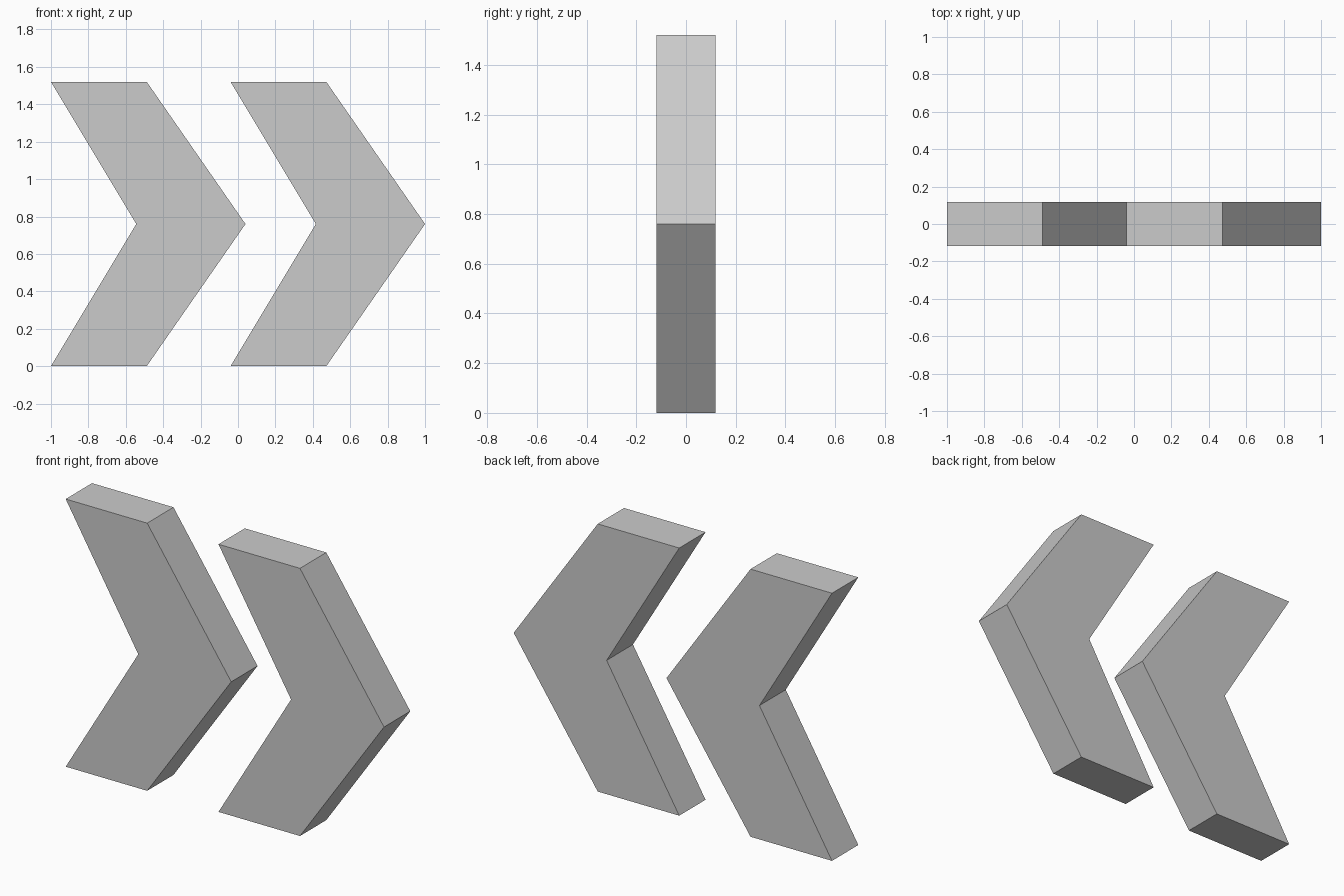
import bpy
import bmesh

if "Cube" in bpy.data.objects:
    bpy.data.objects.remove(bpy.data.objects["Cube"])

HALF_DEPTH = 0.118
HEIGHT = 1.52
SPACING = 0.96

# Chevron outline in x, z
PROFILE = [(-1.0, 0), (-0.488, 0), (0.04, HEIGHT / 2),
           (-0.488, HEIGHT), (-1.0, HEIGHT), (-0.544, HEIGHT / 2)]


def chevron(name, dx):
    bm = bmesh.new()
    face = bm.faces.new([bm.verts.new((x + dx, -HALF_DEPTH, z)) for x, z in PROFILE])
    result = bmesh.ops.extrude_face_region(bm, geom=[face])
    back = [v for v in result["geom"] if isinstance(v, bmesh.types.BMVert)]
    bmesh.ops.translate(bm, verts=back, vec=(0, 2 * HALF_DEPTH, 0))
    bmesh.ops.recalc_face_normals(bm, faces=bm.faces)
    mesh = bpy.data.meshes.new(name)
    bm.to_mesh(mesh)
    bm.free()
    obj = bpy.data.objects.new(name, mesh)
    bpy.context.collection.objects.link(obj)
    return obj


# Pair of identical chevrons pointing right
for i, side in enumerate(("left", "right")):
    chevron(f"{side}_chevron", i * SPACING)
